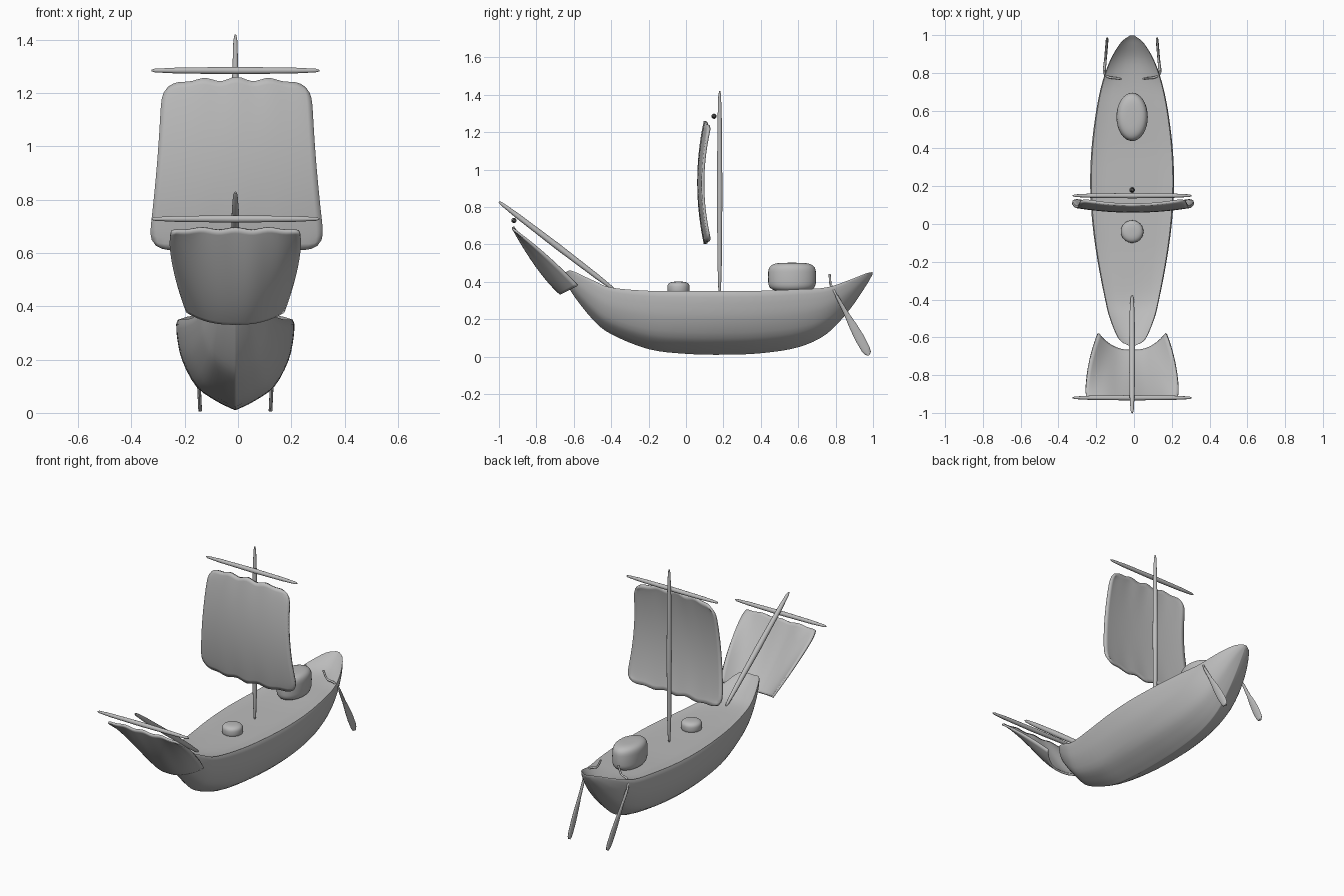
import bpy
import bmesh
from math import sin, cos, pi, radians, copysign
from mathutils import Vector

if "Cube" in bpy.data.objects:
    bpy.data.objects.remove(bpy.data.objects["Cube"])

MID = -0.01  # centre line of the boat

grey = bpy.data.materials.new("plain grey")
grey.use_nodes = True
grey.diffuse_color = (0.5, 0.5, 0.5, 1)
grey.node_tree.nodes["Principled BSDF"].inputs["Base Color"].default_value = grey.diffuse_color


def finish(name, bm, angle=50):
    bmesh.ops.recalc_face_normals(bm, faces=bm.faces)
    mesh = bpy.data.meshes.new(name)
    bm.to_mesh(mesh)
    bm.free()
    mesh.materials.append(grey)
    obj = bpy.data.objects.new(name, mesh)
    bpy.context.collection.objects.link(obj)
    bpy.ops.object.select_all(action="DESELECT")
    obj.select_set(True)
    bpy.context.view_layer.objects.active = obj
    bpy.ops.object.shade_smooth_by_angle(angle=radians(angle))
    return obj


def skin(bm, rows, closed):
    """Bridge rows of points with quads."""
    rows = [[bm.verts.new(p) for p in row] for row in rows]
    count = len(rows[0])
    for a, b in zip(rows, rows[1:]):
        for i in range(count if closed else count - 1):
            j = (i + 1) % count
            bm.faces.new((a[i], a[j], b[j], b[i]))
    return rows


def smooth_path(points, steps):
    """Catmull-Rom curve through tuples of any length."""
    pts = [Vector(p) for p in points]
    pts = [2 * pts[0] - pts[1]] + pts + [2 * pts[-1] - pts[-2]]
    out = []
    for a, b, c, d in zip(pts, pts[1:], pts[2:], pts[3:]):
        for k in range(steps):
            t = k / steps
            out.append(b + (c - a) * t / 2 + (2 * a - 5 * b + 4 * c - d) * t * t / 2
                       + (3 * b - a - 3 * c + d) * t ** 3 / 2)
    return out + [pts[-2]]


def tube(name, points, sizes, ref, sides=14):
    """Loft oval rings along a path; sizes are the two half widths."""
    bm = bmesh.new()
    pts = [Vector(p) for p in points]
    rows = []
    for i, p in enumerate(pts):
        along = (pts[min(i + 1, len(pts) - 1)] - pts[max(i - 1, 0)]).normalized()
        u = along.cross(Vector(ref)).normalized()
        v = u.cross(along)
        a, b = sizes[i]
        rows.append([p + u * a * cos(2 * pi * k / sides) + v * b * sin(2 * pi * k / sides)
                     for k in range(sides)])
    rings = skin(bm, rows, True)
    bm.faces.new(rings[0])
    bm.faces.new(rings[-1])
    return finish(name, bm)


def spar(name, start, end, radius, ref):
    """Straight pole tapering to both ends."""
    a, b = Vector(start), Vector(end)
    taper = [(0, .2), (.02, .5), (.15, .8), (.5, 1), (.85, .8), (.98, .5), (1, .2)]
    tube(name, [a.lerp(b, t) for t, r in taper], [(radius * r, radius * r) for t, r in taper], ref)


# Hull: stations of y, half width, keel height, rim height, deck sink
stations = [
    (-.645, .015, .42, .45, 0), (-.61, .07, .34, .46, .02), (-.5, .118, .2, .41, .02),
    (-.4, .143, .12, .37, .01), (-.2, .182, .04, .352, 0), (0, .21, .015, .35, 0),
    (.2, .222, .01, .35, 0), (.4, .215, .018, .352, 0), (.6, .19, .05, .36, 0),
    (.75, .158, .12, .37, .005), (.87, .115, .245, .41, .03), (.96, .06, .375, .445, .02),
    (.998, .012, .44, .452, 0)]
section = [(0, 0), (.09, .025), (.32, .1), (.66, .26), (.9, .55), (.985, .8), (1, .95)]
deck = [(.97, 1), (.92, .99), (.6, .985), (.3, .985), (0, .985)]

half = [tuple(p) for p in smooth_path(section, 3)] + deck
rows = []
for y, width, keel, rim, sink in smooth_path(stations, 4):
    width = max(width, .01)
    side = []
    for i, (f, g) in enumerate(half):
        z = keel + (rim - keel) * g
        if i >= len(half) - len(deck):
            z -= sink * (1 - f * f)
        side.append((f * width, y, z))
    rows.append([(MID + x, y, z) for x, y, z in side]
                + [(MID - x, y, z) for x, y, z in side[-2:0:-1]])
bm = bmesh.new()
rings = skin(bm, rows, True)
bm.faces.new(rings[0])
bm.faces.new(rings[-1])
finish("hull", bm)


# Sails: curved cloth given thickness
def sail(name, shape, thickness, cells=28):
    bm = bmesh.new()
    skin(bm, [[shape(2 * i / cells - 1, j / cells) for i in range(cells + 1)]
              for j in range(cells + 1)], False)
    obj = finish(name, bm)
    solid = obj.modifiers.new("cloth thickness", "SOLIDIFY")
    solid.thickness = thickness
    solid.offset = 0


def main_shape(u, v):
    end = abs(2 * v - 1)
    width = (.33 - .075 * v + .025 * v * v) * (1 - .09 * end ** 14)
    ripple = .008 * cos(13 * u) * (1 - u * u)
    z = .61 + .63 * v + (2 * v - 1) * (ripple - .02 * abs(u) ** 10) + .012 * (1 - u * u) * v
    return MID / 2 + width * u, .102 - .035 * (1 - end * end) + .024 * u * u, z


def fore_shape(u, v):
    width = .18 + .125 * v - .055 * v * v - .012 * v ** 16
    edge = abs(u) ** 2.5 * (1 - v)
    sag = v * (1 - v)
    y = -.67 - .255 * v + .09 * edge
    z = .335 + .355 * v - .13 * sag + .045 * edge + .004 * cos(12 * u) * v - .012 * v * u ** 10
    return MID + width * u, y + .03 * sag * u * u, z + .16 * sag * u * u


sail("main_sail", main_shape, .014)
sail("fore_sail", fore_shape, .012)

# Masts and yards
spar("main_mast", (MID, .18, .34), (MID, .18, 1.42), .015, (0, 1, 0))
spar("fore_mast", (MID, -.38, .355), (MID, -1, .828), .017, (1, 0, 0))
for name, y, z in (("main_yard", .15, 1.285), ("fore_yard", -.92, .728)):
    spar(name, (MID - .315, y, z), (MID + .315, y, z), .014, (0, 0, 1))


# Cargo on deck: rounded, slightly boxy bundles
def bundle(name, centre, size, boxy):
    bm = bmesh.new()
    bmesh.ops.create_uvsphere(bm, u_segments=32, v_segments=24, radius=1)
    for v in bm.verts:
        z = v.co.z
        ring = max(1 - z * z, 0) ** .5
        swell = ring ** boxy / ring if ring > .001 else 0
        v.co = Vector((v.co.x * swell * size[0], v.co.y * swell * size[1],
                       copysign(abs(z) ** boxy, z) * size[2])) + Vector(centre)
    finish(name, bm, 80)


bundle("large_cargo", (MID, .567, .425), (.083, .128, .077), .5)
bundle("small_cargo", (MID, -.04, .365), (.06, .06, .036), .65)

# Steering oars: bent shaft with a flat blade on each side
for name, s in (("left", 1), ("right", -1)):
    shaft = smooth_path([(.06, .768, .44), (.085, .772, .39), (.125, .778, .378),
                         (.148, .8, .335), (.145, .85, .24), (.137, .9, .15)], 4)
    tube(name + "_oar_shaft", [(MID + s * x, y, z) for x, y, z in shaft],
         [(.006, .006)] * len(shaft), (0, 1, .5), 10)
    outline = [(0, .008), (.3, .013), (.5, .021), (.7, .026), (.9, .024), (.97, .018), (1, .006)]
    top, tip = Vector((MID + s * .147, .805, .325)), Vector((MID + s * .132, .978, .008))
    tube(name + "_oar_blade", [top.lerp(tip, t) for t, w in outline],
         [(w, .007) for t, w in outline], (1, 0, 0))
